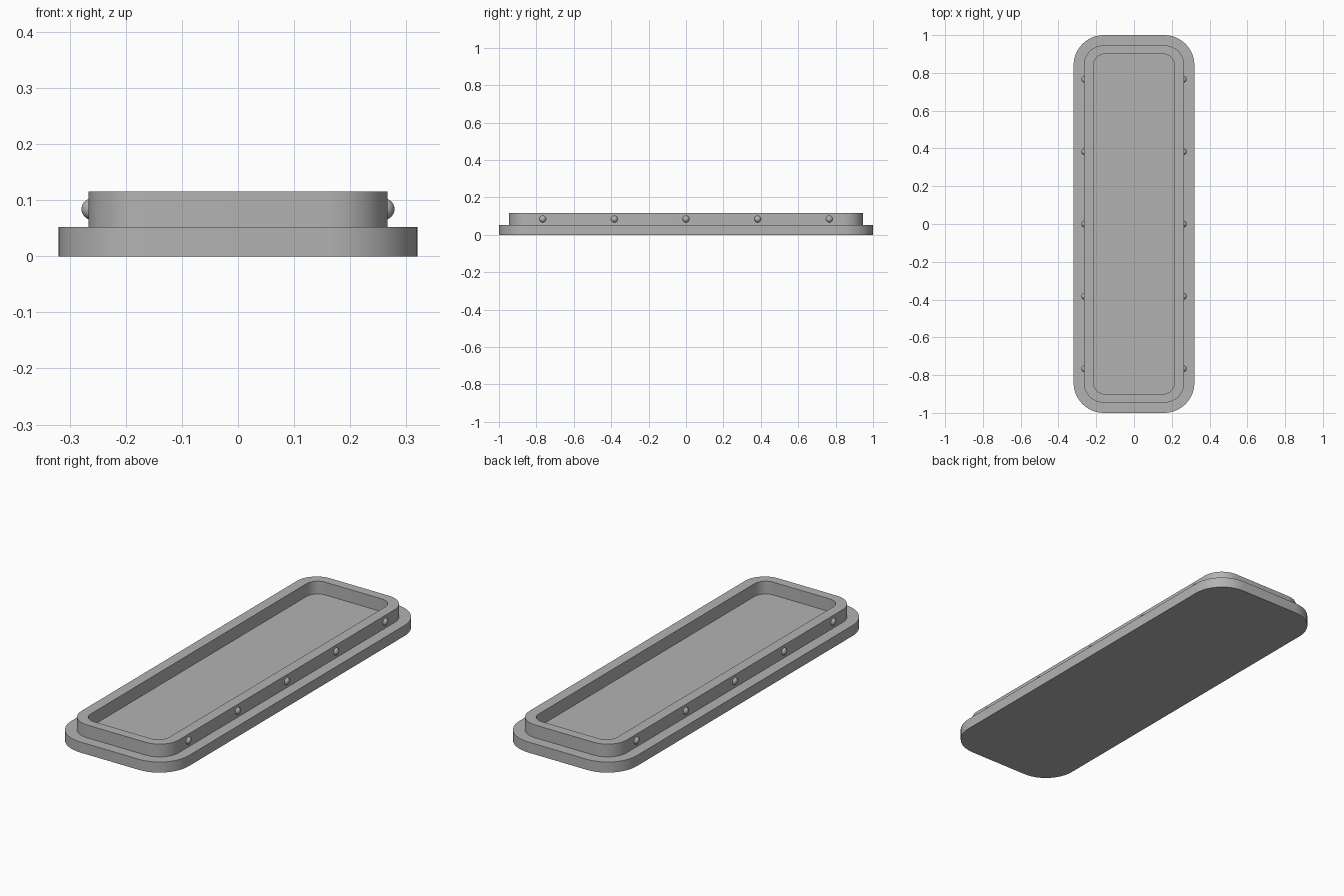
import bpy, bmesh, math

cube = bpy.data.objects.get("Cube")
if cube:
    bpy.data.objects.remove(cube, do_unlink=True)

GREY = (0.45, 0.45, 0.45, 1)
mat = bpy.data.materials.new("plain_grey")
mat.use_nodes = True
mat.diffuse_color = GREY
mat.node_tree.nodes["Principled BSDF"].inputs["Base Color"].default_value = GREY

BASE_TOP, RIM_TOP = 0.052, 0.115


def rounded_loop(bm, hx, hy, r, z, steps=12):
    """Ring of vertices around a rounded rectangle."""
    verts = []
    for i, (sx, sy) in enumerate([(1, 1), (-1, 1), (-1, -1), (1, -1)]):
        for k in range(steps + 1):
            a = math.pi / 2 * (i + k / steps)
            verts.append(bm.verts.new((sx * (hx - r) + r * math.cos(a),
                                       sy * (hy - r) + r * math.sin(a), z)))
    return verts


def bridge(bm, lower, upper):
    n = len(lower)
    for i in range(n):
        j = (i + 1) % n
        bm.faces.new((lower[i], lower[j], upper[j], upper[i]))


def finish(bm, name):
    mesh = bpy.data.meshes.new(name)
    bm.to_mesh(mesh)
    bm.free()
    obj = bpy.data.objects.new(name, mesh)
    bpy.context.collection.objects.link(obj)
    mesh.materials.append(mat)
    bpy.ops.object.select_all(action="DESELECT")
    obj.select_set(True)
    bpy.context.view_layer.objects.active = obj
    bpy.ops.object.shade_smooth_by_angle(angle=math.radians(35))
    return obj


# Base plate: rounded slab
bm = bmesh.new()
bottom = rounded_loop(bm, 0.32, 1.0, 0.16, 0)
top = rounded_loop(bm, 0.32, 1.0, 0.16, BASE_TOP)
bridge(bm, bottom, top)
bm.faces.new(bottom[::-1])
bm.faces.new(top)
finish(bm, "base_plate")

# Raised rim: hollow rounded wall standing on the plate
bm = bmesh.new()
outer, inner = (0.266, 0.946, 0.106), (0.214, 0.9, 0.06)
loops = [rounded_loop(bm, *size, z) for size, z in
         [(outer, BASE_TOP), (outer, RIM_TOP), (inner, RIM_TOP), (inner, BASE_TOP)]]
for a, b in zip(loops, loops[1:]):
    bridge(bm, a, b)
finish(bm, "raised_rim")

# Round studs: five along each long side
for side, sx in (("left", 1), ("right", -1)):
    for i in range(-2, 3):
        bm = bmesh.new()
        bmesh.ops.create_uvsphere(bm, u_segments=24, v_segments=12, radius=0.019)
        stud = finish(bm, f"{side}_stud_{i + 3}")
        stud.location = (sx * 0.26, i * 0.383, 0.084)
